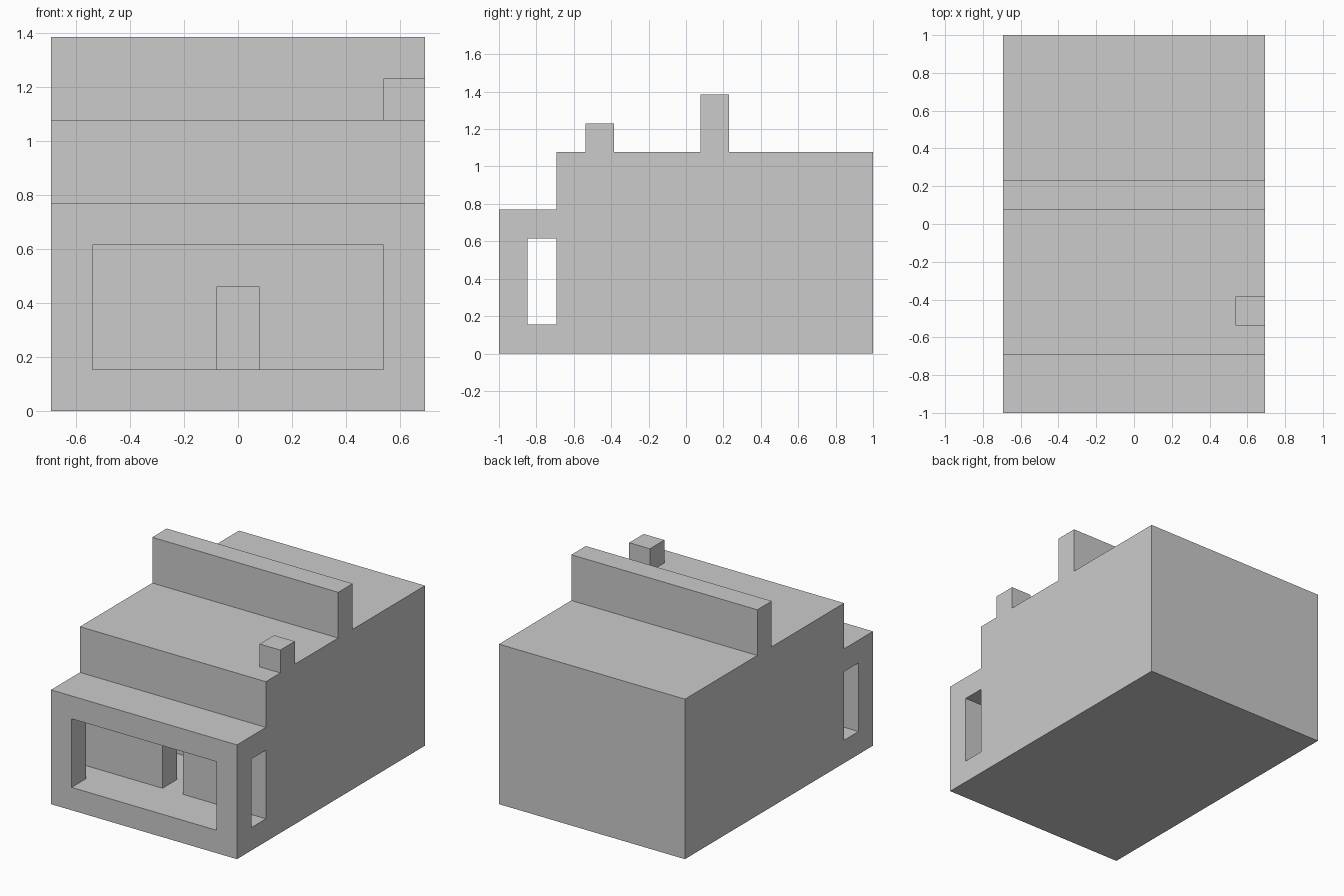
import bpy, bmesh

if "Cube" in bpy.data.objects:
    bpy.data.objects.remove(bpy.data.objects["Cube"])

U = 2 / 13          # the model sits on a 9 x 13 x 9 block grid
HALF = 4.5 * U      # half width
FRONT = -1.0


def make_object(name, bm):
    bmesh.ops.recalc_face_normals(bm, faces=bm.faces)
    mesh = bpy.data.meshes.new(name)
    bm.to_mesh(mesh)
    bm.free()
    ob = bpy.data.objects.new(name, mesh)
    bpy.context.collection.objects.link(ob)
    return ob


def box(name, x, y, z):
    """Box from (min, max) ranges: x from centre, y from the front, z from ground, in blocks."""
    bm = bmesh.new()
    bmesh.ops.create_cube(bm, size=1)
    for v in bm.verts:
        v.co = (x[v.co.x > 0] * U, FRONT + y[v.co.y > 0] * U, z[v.co.z > 0] * U)
    return make_object(name, bm)


def extrude_profile(name, profile):
    """Side profile (y, z in blocks) extruded across the full width."""
    bm = bmesh.new()
    face = bm.faces.new([bm.verts.new((-HALF, FRONT + y * U, z * U)) for y, z in profile])
    res = bmesh.ops.extrude_face_region(bm, geom=[face])
    moved = [g for g in res["geom"] if isinstance(g, bmesh.types.BMVert)]
    bmesh.ops.translate(bm, verts=moved, vec=(2 * HALF, 0, 0))
    return make_object(name, bm)


# House body: low porch, main block and raised wall across the roof
house = extrude_profile("house_body", [
    (0, 0), (13, 0), (13, 7), (8, 7), (8, 9), (7, 9), (7, 7), (2, 7), (2, 5), (0, 5)])

# Openings: porch passage, wide front opening, doorway and room behind it
cutters = [
    box("passage_cutter", (-5, 5), (1, 2), (1, 4)),
    box("front_opening_cutter", (-3.5, 3.5), (-0.5, 1.5), (1, 4)),
    box("doorway_cutter", (-0.5, 0.5), (1.5, 3.5), (1, 3)),
    box("room_cutter", (-3.5, 3.5), (3, 5), (1, 6)),
]
for cutter in cutters:
    cutter.hide_render = True
    mod = house.modifiers.new(cutter.name, "BOOLEAN")
    mod.operation = "DIFFERENCE"
    mod.solver = "EXACT"
    mod.object = cutter

# Bake the openings and remove the cutters
bpy.context.view_layer.update()
baked = bpy.data.meshes.new_from_object(
    house.evaluated_get(bpy.context.evaluated_depsgraph_get()))
house.modifiers.clear()
house.data = baked
for cutter in cutters:
    bpy.data.objects.remove(cutter)

# Chimney on the right edge of the roof
box("chimney", (3.5, 4.5), (3, 4), (7, 8))
